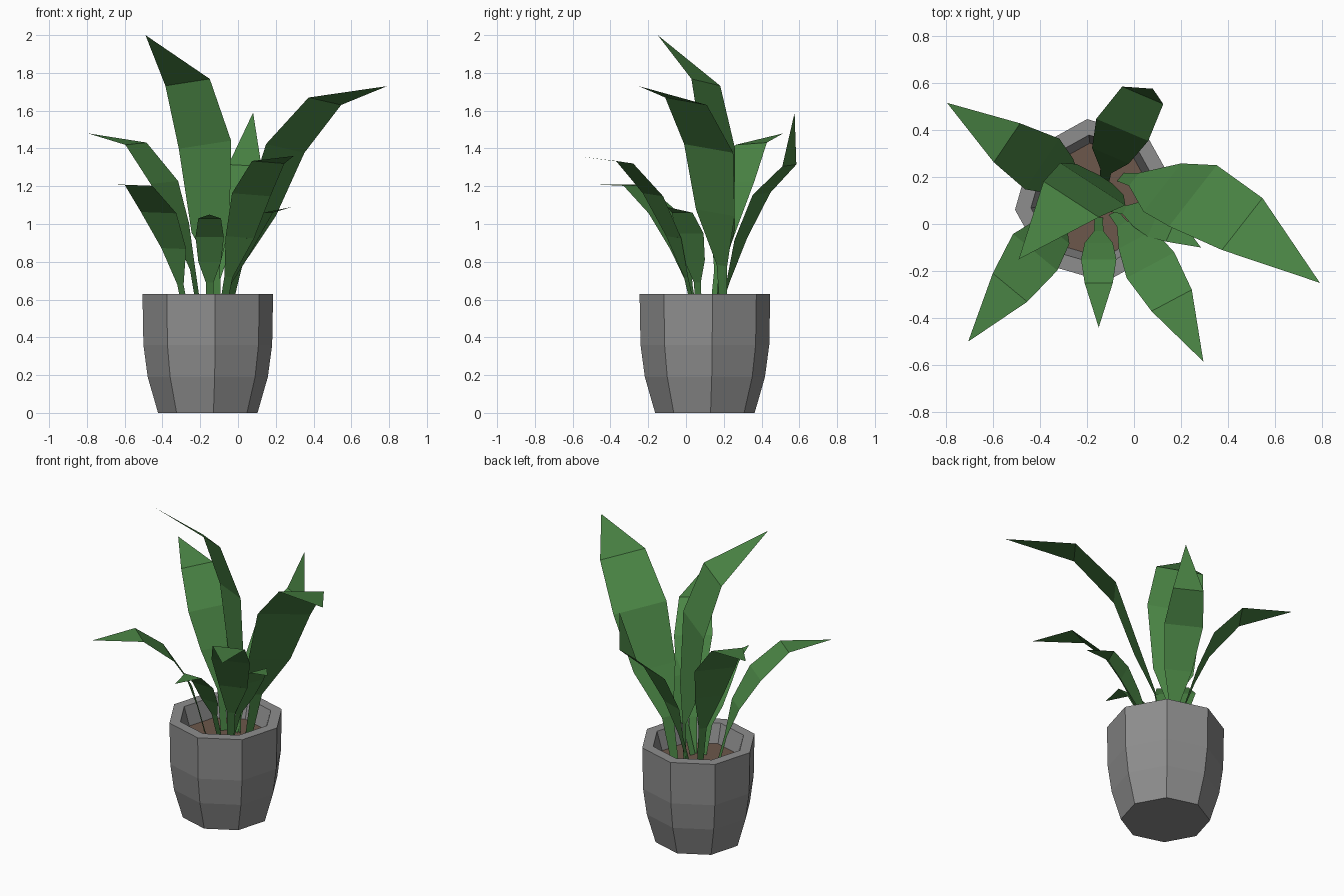
import bpy, math

def material(name, rgb):
    m = bpy.data.materials.new(name)
    m.diffuse_color = (*rgb, 1)
    return m

GREY = material("grey pot", (0.27, 0.27, 0.27))
BROWN = material("brown soil", (0.15, 0.095, 0.07))
GREEN = material("leaf green", (0.069, 0.235, 0.059))

def add_mesh(name, verts, faces, mat):
    me = bpy.data.meshes.new(name)
    me.from_pydata(verts, [], faces)
    me.materials.append(mat)
    ob = bpy.data.objects.new(name, me)
    bpy.context.collection.objects.link(ob)
    return ob

# Octagonal pot: rings from the base, up the outside, over the rim, down inside
SIDES, CX, CY, TURN = 8, -0.16, 0.10, math.radians(6.5)

def ring(r, z):
    return [(CX + r * math.cos(TURN + k * math.tau / SIDES),
             CY + r * math.sin(TURN + k * math.tau / SIDES), z) for k in range(SIDES)]

profile = [(0.265, 0), (0.32, 0.19), (0.343, 0.36), (0.348, 0.63),
           (0.28, 0.63), (0.245, 0.51)]
verts = [v for r, z in profile for v in ring(r, z)]
faces = [tuple(reversed(range(SIDES)))]
for i in range(len(profile) - 1):
    for k in range(SIDES):
        n = (k + 1) % SIDES
        a, b = i * SIDES, (i + 1) * SIDES
        faces.append((a + k, a + n, b + n, b + k))
add_mesh("pot", verts, faces, GREY)

# Soil disc
add_mesh("soil", ring(0.246, 0.51), [tuple(range(SIDES))], BROWN)

# Leaf: flat strip along spine stations (x, y, z, half width), ending in a point
def leaf(name, angle, tilt, stations, tip):
    a = math.radians(angle)
    dx, dy = math.cos(a), math.sin(a)
    verts, faces = [], []
    for x, y, z, w in stations:
        verts += [(x - dx * w, y - dy * w, z - tilt * w),
                  (x + dx * w, y + dy * w, z + tilt * w)]
    for i in range(0, len(verts) - 2, 2):
        faces.append((i, i + 1, i + 3, i + 2))
    n = len(verts)
    faces.append((n - 2, n - 1, n))
    add_mesh(name, verts + [tip], faces, GREEN)

leaf("tall_leaf", -33, 0.13,
     [(-0.11, 0.17, 0.5, 0.022), (-0.12, 0.19, 0.78, 0.03), (-0.145, 0.19, 0.97, 0.12),
      (-0.175, 0.17, 1.42, 0.165), (-0.267, 0.105, 1.75, 0.14)], (-0.49, -0.15, 2.0))
leaf("long_right_leaf", 52, -0.14,
     [(-0.06, 0.2, 0.5, 0.022), (0.0, 0.19, 0.78, 0.035), (0.12, 0.155, 1.06, 0.13),
      (0.25, 0.12, 1.40, 0.165), (0.46, 0.0, 1.65, 0.14)], (0.79, -0.25, 1.73))
leaf("back_left_leaf", 56, 0.06,
     [(-0.2, 0.14, 0.5, 0.02), (-0.24, 0.17, 0.76, 0.025), (-0.31, 0.205, 1.0, 0.09),
      (-0.39, 0.255, 1.22, 0.13), (-0.54, 0.345, 1.425, 0.10)], (-0.795, 0.515, 1.48))
leaf("back_leaf", -23, -0.05,
     [(-0.13, 0.16, 0.5, 0.02), (-0.12, 0.225, 0.7, 0.025), (-0.1, 0.29, 0.92, 0.085),
      (-0.05, 0.40, 1.16, 0.12), (0.037, 0.547, 1.31, 0.095)], (0.08, 0.575, 1.59))
leaf("front_right_leaf", 28, -0.07,
     [(-0.09, 0.05, 0.5, 0.02), (-0.05, 0.0, 0.72, 0.025), (0.01, -0.065, 0.93, 0.085),
      (0.07, -0.175, 1.155, 0.115), (0.16, -0.325, 1.327, 0.097)], (0.295, -0.585, 1.36))
leaf("front_left_leaf", -39.5, -0.03,
     [(-0.27, 0.05, 0.5, 0.02), (-0.305, 0.02, 0.68, 0.022), (-0.34, -0.03, 0.87, 0.085),
      (-0.42, -0.12, 1.06, 0.122), (-0.527, -0.27, 1.205, 0.095)], (-0.705, -0.5, 1.21))
leaf("small_front_leaf", 0, 0,
     [(-0.15, 0.03, 0.5, 0.018), (-0.15, -0.03, 0.69, 0.02), (-0.15, -0.08, 0.8, 0.06),
      (-0.15, -0.15, 0.93, 0.075), (-0.15, -0.25, 1.03, 0.06)], (-0.15, -0.44, 1.05))
leaf("small_right_leaf", 66, 0,
     [(-0.1, 0.07, 0.5, 0.018), (-0.04, 0.06, 0.69, 0.02), (0.02, 0.045, 0.81, 0.06),
      (0.09, 0.02, 0.95, 0.08), (0.16, -0.02, 1.06, 0.06)], (0.285, -0.1, 1.09))
